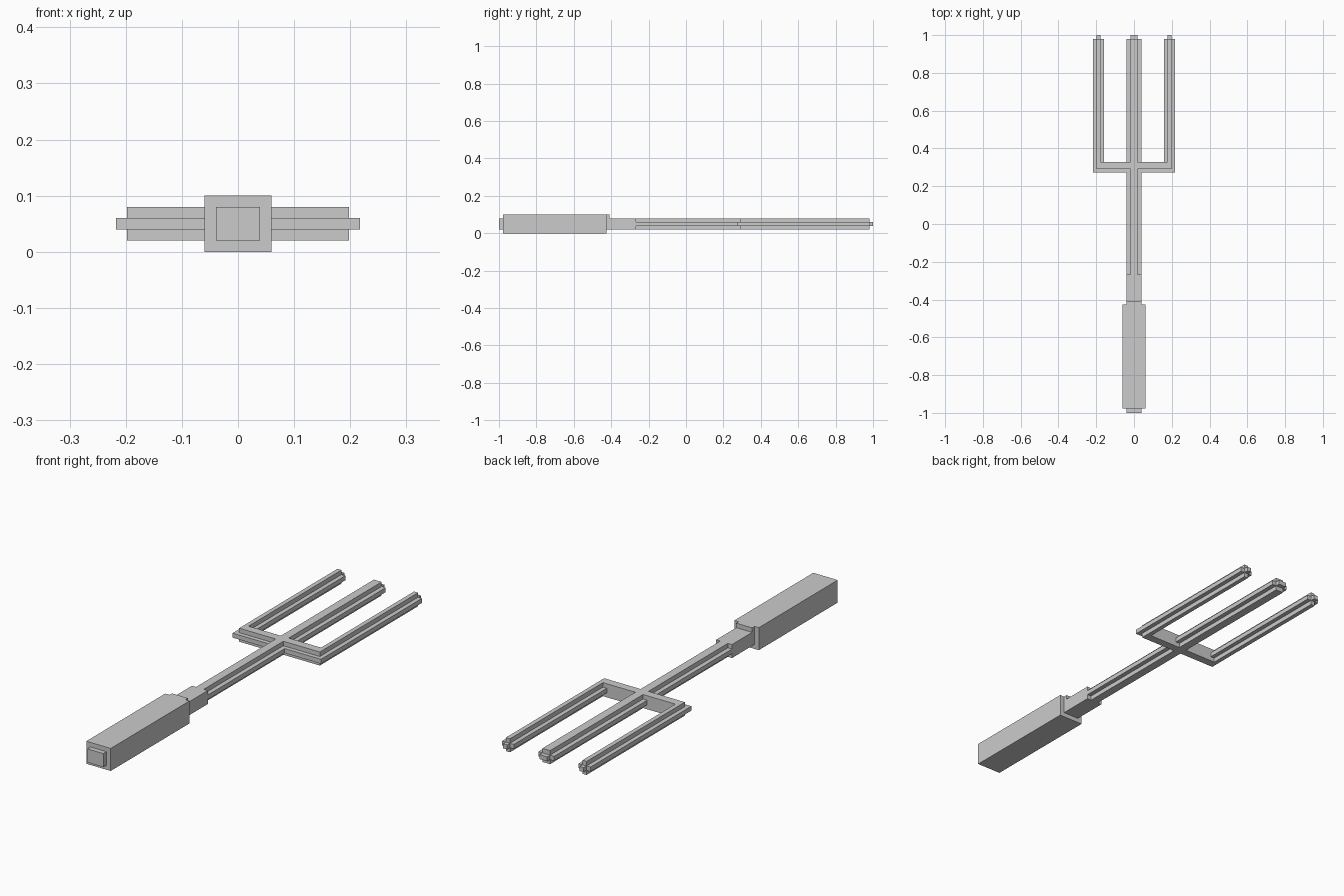
import bpy

if "Cube" in bpy.data.objects:
    bpy.data.objects.remove(bpy.data.objects["Cube"])


def box(name, x, y, z):
    """Box from (min, max) ranges on each axis."""
    bpy.ops.mesh.primitive_cube_add(size=1, location=[(a + b) / 2 for a, b in (x, y, z)])
    ob = bpy.context.object
    ob.name = name
    ob.scale = [b - a for a, b in (x, y, z)]
    bpy.ops.object.transform_apply(location=False, rotation=False, scale=True)
    return ob


FULL, MID = (0.02, 0.08), (0.04, 0.06)


def rod(name, cx, wide, narrow, y0_wide, y0_narrow):
    """Plus-section bar along y with a small stepped tip."""
    w, n = (cx - wide, cx + wide), (cx - narrow, cx + narrow)
    box(name + "_flange", w, (y0_wide, 0.98), MID)
    box(name + "_rib", n, (y0_narrow, 0.98), FULL)
    box(name + "_tip", n, (0.98, 1.0), MID)


# Handle with butt cap and front step
box("handle", (-0.06, 0.06), (-0.978, -0.425), (0, 0.1))
box("handle_butt", (-0.039, 0.039), (-1.0, -0.978), (0.02, 0.08))
box("handle_step", (-0.039, 0.039), (-0.425, -0.408), (0.02, 0.1))

# Collar between handle and shaft
box("collar", (-0.039, 0.039), (-0.425, -0.267), FULL)

# Shaft running through to the middle tine
rod("shaft", 0, 0.039, 0.019, -0.267, -0.267)

# Crossbar: full-height bar with a thin front lip
box("crossbar", (-0.198, 0.198), (0.291, 0.328), FULL)
box("crossbar_lip", (-0.217, 0.217), (0.272, 0.328), MID)

# Outer tines
for side, s in (("left", -1), ("right", 1)):
    rod(side + "_tine", s * 0.188, 0.029, 0.01, 0.272, 0.291)
